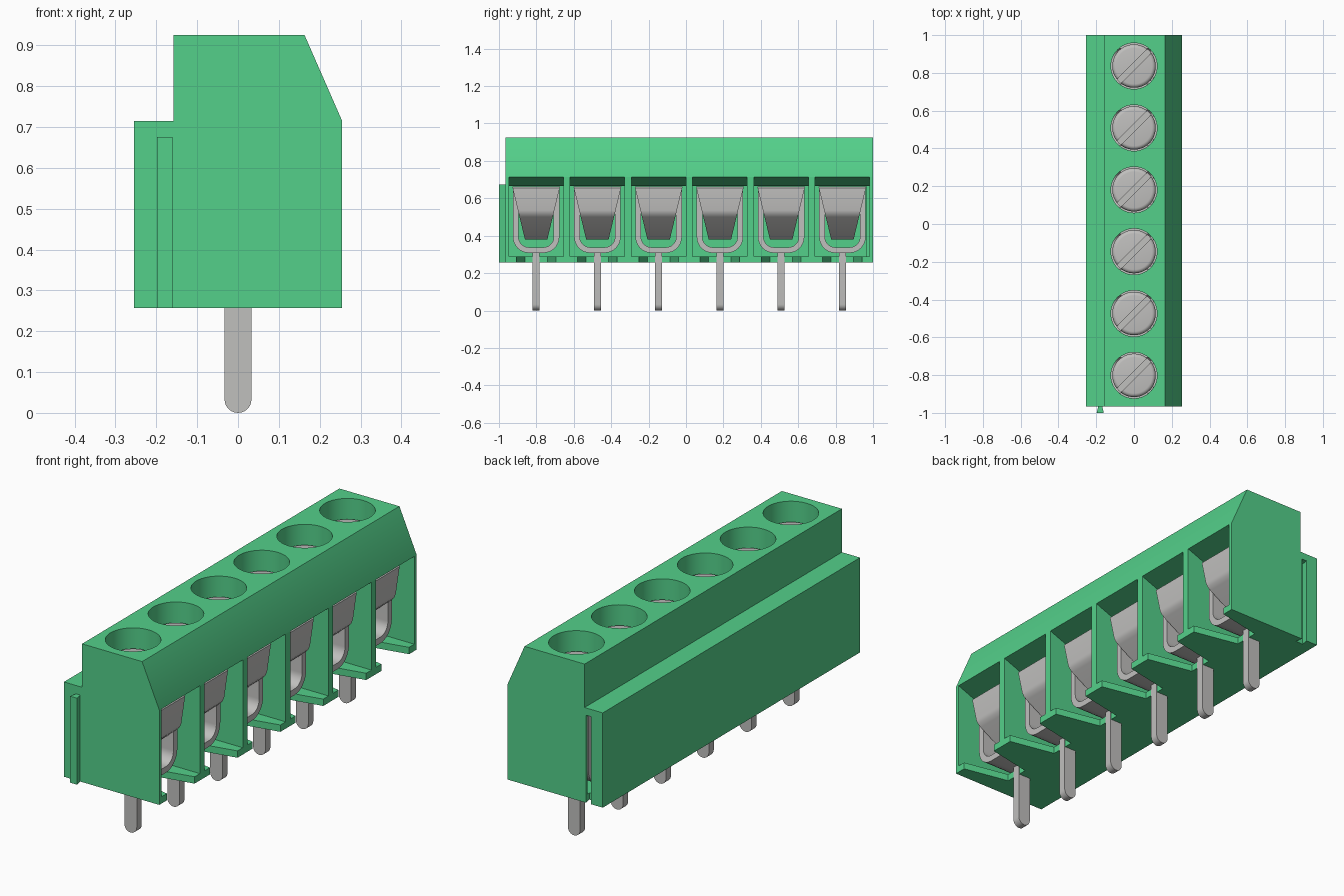
import bpy, bmesh, math
from mathutils import Matrix

if "Cube" in bpy.data.objects:
    bpy.data.objects.remove(bpy.data.objects["Cube"])

COUNT, PITCH, Y0, Y1 = 6, 0.3275, -0.965, 1.0
CELLS = [Y0 + PITCH * (i + 0.5) for i in range(COUNT)]


def material(name, color):
    m = bpy.data.materials.new(name)
    m.use_nodes = True
    m.diffuse_color = color
    bsdf = next(n for n in m.node_tree.nodes if n.type == 'BSDF_PRINCIPLED')
    bsdf.inputs["Base Color"].default_value = color
    return m


GREEN = material("green plastic", (0.088, 0.63, 0.255, 1))
METAL = material("grey metal", (0.53, 0.525, 0.515, 1))


def add_prism(bm, pts, axis, a, b):
    """Extrude a 2D outline along one axis; x: (y,z), y: (x,z), z: (x,y)."""
    def place(p, t):
        return {'x': (t, p[0], p[1]), 'y': (p[0], t, p[1]), 'z': (p[0], p[1], t)}[axis]
    low = [bm.verts.new(place(p, a)) for p in pts]
    high = [bm.verts.new(place(p, b)) for p in pts]
    faces = [bm.faces.new(low), bm.faces.new(high)]
    n = len(pts)
    for i in range(n):
        j = (i + 1) % n
        faces.append(bm.faces.new((low[i], low[j], high[j], high[i])))
    bmesh.ops.recalc_face_normals(bm, faces=faces)


def finish(bm, name, mat):
    mesh = bpy.data.meshes.new(name)
    bm.to_mesh(mesh)
    bm.free()
    ob = bpy.data.objects.new(name, mesh)
    bpy.context.collection.objects.link(ob)
    mesh.materials.append(mat)
    return ob


def activate(ob):
    bpy.ops.object.select_all(action='DESELECT')
    ob.select_set(True)
    bpy.context.view_layer.objects.active = ob


def cut(ob, bm):
    """Subtract a cutter mesh and delete the cutter."""
    cutter = finish(bm, "cutter", ob.data.materials[0])
    cutter.hide_render = True
    mod = ob.modifiers.new("cut", 'BOOLEAN')
    mod.operation, mod.solver, mod.object = 'DIFFERENCE', 'EXACT', cutter
    activate(ob)
    bpy.ops.object.modifier_apply(modifier=mod.name)
    bpy.data.objects.remove(cutter)


def smooth(ob, angle=35):
    activate(ob)
    bpy.ops.object.shade_smooth_by_angle(angle=math.radians(angle))


def repeat(ob):
    """Place the part in every cell along y."""
    ob.location.y = CELLS[0]
    for y in CELLS[1:]:
        dup = ob.copy()
        dup.location.y = y
        bpy.context.collection.objects.link(dup)


# Housing: stepped, chamfered section along y
bm = bmesh.new()
add_prism(bm, [(-0.255, 0.257), (0.255, 0.257), (0.255, 0.715), (0.163, 0.925),
               (-0.158, 0.925), (-0.158, 0.715), (-0.255, 0.715)], 'y', Y0, Y1)
housing = finish(bm, "housing", GREEN)

# Wire chambers with a sloped ceiling
bm = bmesh.new()
for y in CELLS:
    add_prism(bm, [(-0.17, 0.29), (0.3, 0.29), (0.3, 0.714), (0.254, 0.714),
                   (0.13, 0.665), (-0.17, 0.665)], 'y', y - 0.146, y + 0.146)
cut(housing, bm)

# Screw shafts through the top
bm = bmesh.new()
for y in CELLS:
    bmesh.ops.create_cone(bm, cap_ends=True, segments=48, radius1=0.122, radius2=0.122,
                          depth=0.4, matrix=Matrix.Translation((0, y, 0.85)))
cut(housing, bm)

# Tapered floor notches in front of the pins
bm = bmesh.new()
for y in CELLS:
    add_prism(bm, [(0.03, y - 0.06), (0.3, y - 0.115), (0.3, y + 0.115), (0.03, y + 0.06)],
              'z', 0.2, 0.31)
cut(housing, bm)

# Dovetail groove at the far end
bm = bmesh.new()
add_prism(bm, [(-0.19, 1.02), (-0.168, 1.02), (-0.159, 0.965), (-0.199, 0.965)],
          'z', 0.2, 0.68)
cut(housing, bm)
smooth(housing, 25)

# Dovetail rib at the near end
bm = bmesh.new()
add_prism(bm, [(-0.188, Y0 + 0.005), (-0.169, Y0 + 0.005), (-0.16, -1.0), (-0.198, -1.0)],
          'z', 0.257, 0.675)
finish(bm, "dovetail_rib", GREEN)


# U-shaped clamp
def u_path(half, bottom, radius, top=0.664):
    right = [(half - radius + radius * math.sin(t), bottom + radius - radius * math.cos(t))
             for t in [math.pi / 2 * k / 8 for k in range(9)]] + [(half, top)]
    return [(-y, z) for y, z in reversed(right)] + right


bm = bmesh.new()
add_prism(bm, u_path(0.124, 0.308, 0.085) + u_path(0.094, 0.338, 0.055)[::-1],
          'x', -0.15, 0.15)
clamp = finish(bm, "wire_clamp", METAL)
smooth(clamp)
repeat(clamp)

# Bent wire guard, narrowing toward its lower end
bm = bmesh.new()
add_prism(bm, [(0.1, 0.664), (0.18, 0.664), (0.19, 0.655), (0.19, 0.535), (0.185, 0.517),
               (0.17, 0.5), (0.03, 0.38), (0.015, 0.395), (0.155, 0.515),
               (0.168, 0.535), (0.168, 0.645), (0.1, 0.645)], 'y', -1, 1)
for v in bm.verts:
    v.co.y *= 0.06 + 0.24 * (v.co.z - 0.38)
guard = finish(bm, "wire_guard", METAL)
smooth(guard)
repeat(guard)

# Slotted screw with a rounded rim
bm = bmesh.new()
bmesh.ops.create_cone(bm, cap_ends=True, segments=48, radius1=0.115, radius2=0.115,
                      depth=0.17, matrix=Matrix.Translation((0, 0, 0.75)))
rim = [e for e in bm.edges if all(v.co.z > 0.8 for v in e.verts)]
bmesh.ops.bevel(bm, geom=rim, offset=0.02, segments=4, profile=0.5, affect='EDGES')
screw = finish(bm, "screw", METAL)
bm = bmesh.new()
bmesh.ops.create_cube(bm, size=1, matrix=Matrix.Translation((0, 0, 0.835))
                      @ Matrix.Rotation(math.pi / 4, 4, 'Z')
                      @ Matrix.Diagonal((0.4, 0.03, 0.06, 1)))
cut(screw, bm)
smooth(screw)
repeat(screw)

# Solder pin with a round tip
bm = bmesh.new()
tip = [(0.033 * math.cos(t), 0.033 + 0.033 * math.sin(t))
       for t in [math.pi + math.pi * k / 12 for k in range(13)]]
add_prism(bm, tip + [(0.033, 0.32), (-0.033, 0.32)], 'y', -0.019, 0.019)
pin = finish(bm, "solder_pin", METAL)
smooth(pin)
repeat(pin)
